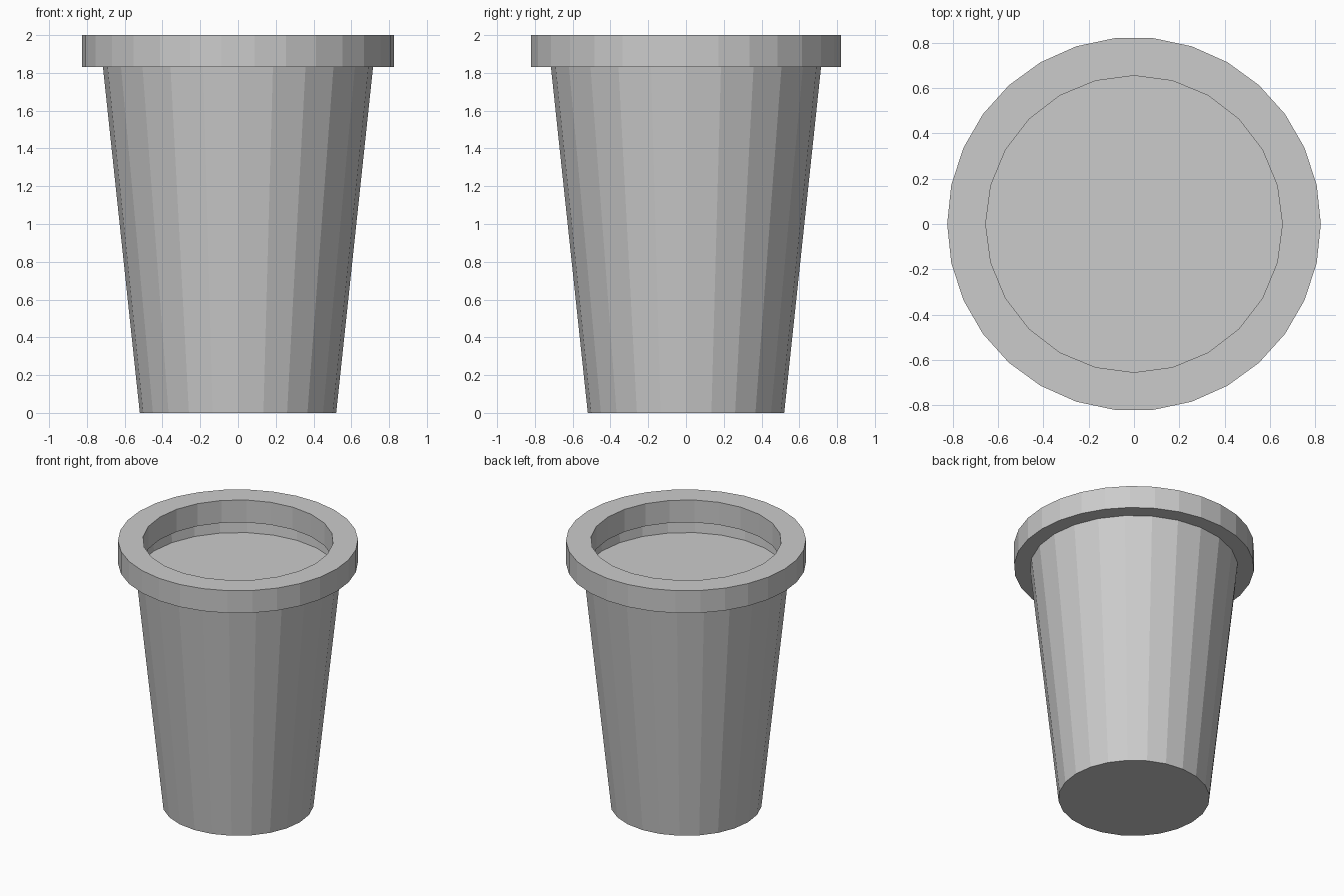
import bpy, bmesh
from math import cos, sin, tau

if "Cube" in bpy.data.objects:
    bpy.data.objects.remove(bpy.data.objects["Cube"])


def lathe(name, sides, profile, cap_bottom=True, cap_top=True):
    """Stack polygon rings of (radius, z) and join them; flat shaded."""
    bm = bmesh.new()
    rings = [[bm.verts.new((r * cos(tau * i / sides), r * sin(tau * i / sides), z))
              for i in range(sides)] for r, z in profile]
    for a, b in zip(rings, rings[1:]):
        for i in range(sides):
            j = (i + 1) % sides
            bm.faces.new((a[i], a[j], b[j], b[i]))
    if cap_bottom:
        bm.faces.new(rings[0][::-1])
    if cap_top:
        bm.faces.new(rings[-1])
    mesh = bpy.data.meshes.new(name)
    bm.to_mesh(mesh)
    bm.free()
    obj = bpy.data.objects.new(name, mesh)
    bpy.context.collection.objects.link(obj)
    return obj


# Tapered pot wall with a closed base
lathe("pot_body", 24, [(0.52, 0), (0.715, 1.83)], cap_top=False)

# Soil surface just below the rim
lathe("soil", 24, [(0.704, 1.73)], cap_bottom=False)

# Rim: 30-sided band with a 24-sided opening
rim = lathe("rim", 30, [(0.825, 1.83), (0.825, 2.0)])
cutter = lathe("rim_opening_cutter", 24, [(0.655, 1.6), (0.655, 2.2)])
cutter.hide_render = True
cutter.hide_viewport = True
cut = rim.modifiers.new("opening", 'BOOLEAN')
cut.operation = 'DIFFERENCE'
cut.solver = 'EXACT'
cut.object = cutter
